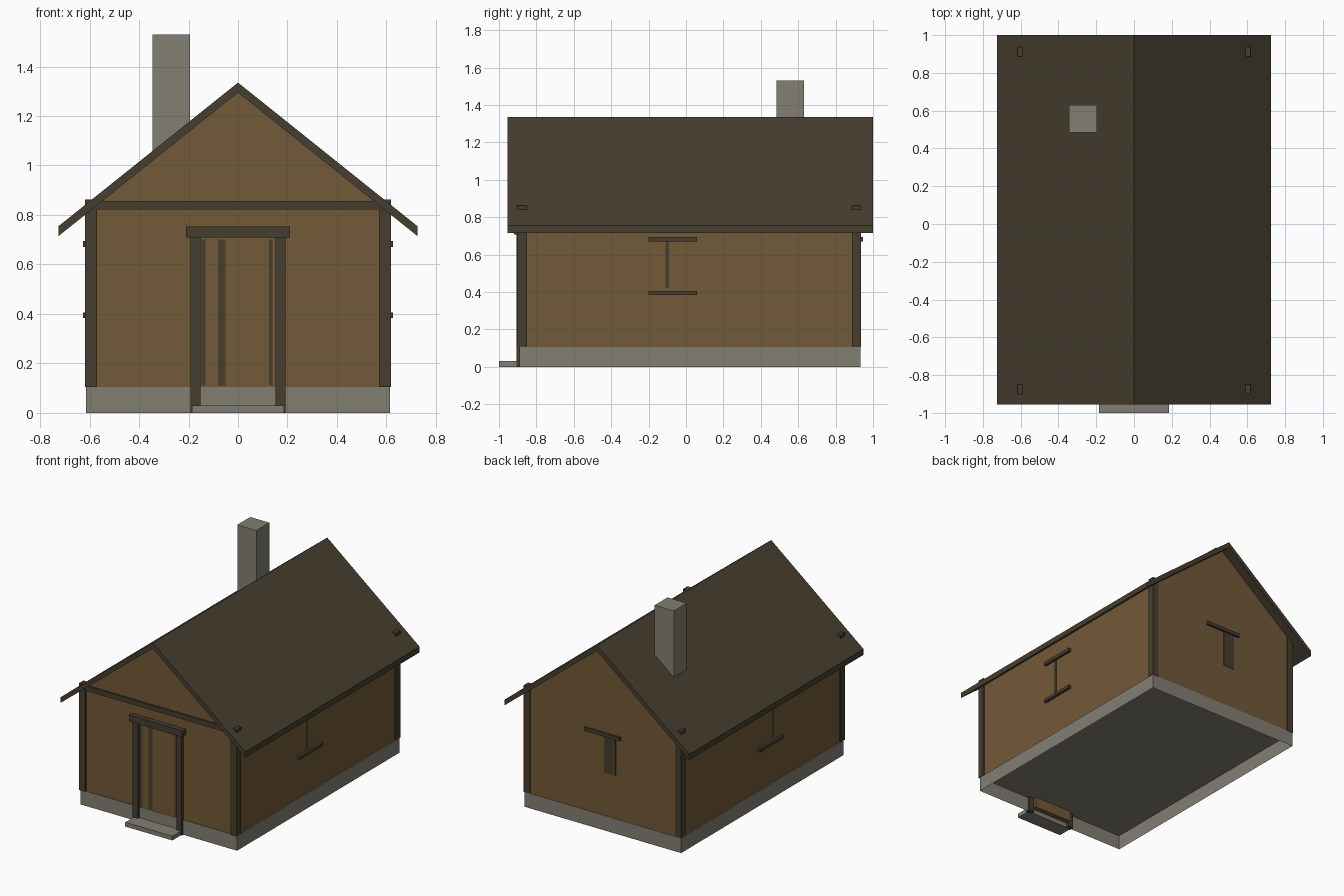
import bpy
import bmesh

cube = bpy.data.objects.get("Cube")
if cube:
    bpy.data.objects.remove(cube, do_unlink=True)


def material(name, colour):
    mat = bpy.data.materials.new(name)
    mat.use_nodes = True
    mat.diffuse_color = (*colour, 1)
    bsdf = mat.node_tree.nodes["Principled BSDF"]
    bsdf.inputs["Base Color"].default_value = (*colour, 1)
    bsdf.inputs["Roughness"].default_value = 0.9
    return mat


WALL = material("brown wall", (0.171, 0.100, 0.039))
TIMBER = material("dark timber", (0.061, 0.048, 0.028))
STONE = material("grey stone", (0.223, 0.212, 0.171))


def finish(name, bm, mat):
    bmesh.ops.recalc_face_normals(bm, faces=bm.faces)
    mesh = bpy.data.meshes.new(name)
    bm.to_mesh(mesh)
    bm.free()
    mesh.materials.append(mat)
    obj = bpy.data.objects.new(name, mesh)
    bpy.context.collection.objects.link(obj)
    return obj


def prism(name, profile, y0, y1, mat):
    """Extrude an (x, z) outline from y0 to y1."""
    bm = bmesh.new()
    face = bm.faces.new([bm.verts.new((x, y0, z)) for x, z in profile])
    grown = bmesh.ops.extrude_face_region(bm, geom=[face])["geom"]
    verts = [g for g in grown if isinstance(g, bmesh.types.BMVert)]
    bmesh.ops.translate(bm, verts=verts, vec=(0, y1 - y0, 0))
    return finish(name, bm, mat)


def box(name, x, y, z, mat):
    """Box from (min, max) pairs on each axis."""
    outline = [(x[0], z[0]), (x[1], z[0]), (x[1], z[1]), (x[0], z[1])]
    return prism(name, outline, y[0], y[1], mat)


def both_sides(name, x, y, z, mat):
    box("left_" + name, x, y, z, mat)
    box("right_" + name, (-x[1], -x[0]), y, z, mat)


FRONT, BACK = -0.885, 0.93
SLOPE = 0.8

# Stone base, open underneath
base = box("foundation", (-0.615, 0.615), (FRONT - 0.004, BACK + 0.003), (0, 0.105), STONE)
bm = bmesh.new()
bm.from_mesh(base.data)
bm.faces.ensure_lookup_table()
bottom = min(bm.faces, key=lambda f: f.calc_center_median().z)
bmesh.ops.delete(bm, geom=[bottom], context="FACES_ONLY")
bm.to_mesh(base.data)
bm.free()
box("door_step", (-0.185, 0.185), (-1.0, -0.89), (0, 0.03), STONE)

# Walls with gables
w = 0.608
eave = 1.305 - SLOPE * w
prism("walls", [(-w, 0.105), (w, 0.105), (w, eave), (0, 1.305), (-w, eave)], FRONT, BACK, WALL)

# Roof
r, top, thick = 0.725, 1.335, 0.04
low = top - SLOPE * r
prism("roof", [(0, top), (r, low), (r, low - thick), (0, top - thick),
               (-r, low - thick), (-r, low)], -0.955, 1.0, TIMBER)
box("chimney", (-0.345, -0.195), (0.485, 0.63), (0.95, 1.53), STONE)

# Corner posts and front tie beam
both_sides("front_post", (0.57, 0.618), (-0.9, -0.85), (0.105, 0.863), TIMBER)
both_sides("back_post", (0.57, 0.618), (0.887, 0.936), (0.105, 0.863), TIMBER)
box("front_beam", (-0.57, 0.57), (-0.897, -0.87), (0.822, 0.857), TIMBER)

# Door
both_sides("door_jamb", (0.152, 0.192), (-0.906, -0.87), (0, 0.71), TIMBER)
box("door_lintel", (-0.21, 0.21), (-0.92, -0.87), (0.708, 0.753), TIMBER)
box("door", (-0.152, 0.152), (FRONT - 0.002, -0.85), (0.03, 0.708), WALL)
for i, (x, width) in enumerate([(-0.147, 0.016), (-0.08, 0.03), (0.125, 0.014)]):
    box(f"door_strip_{i + 1}", (x, x + width), (FRONT - 0.004, FRONT), (0.11, 0.7), TIMBER)

# Side windows
both_sides("window_lintel", (0.6, 0.627), (-0.2, 0.06), (0.67, 0.695), TIMBER)
both_sides("window_sill", (0.6, 0.627), (-0.2, 0.06), (0.384, 0.406), TIMBER)
both_sides("window_shutter", (0.604, 0.610), (-0.17, 0.03), (0.406, 0.67), WALL)
both_sides("window_strip", (0.606, 0.612), (-0.11, -0.09), (0.42, 0.67), TIMBER)

# Back window
box("back_window_lintel", (-0.14, 0.14), (0.92, 0.945), (0.67, 0.695), TIMBER)
box("back_window_pane", (-0.1, -0.01), (BACK - 0.002, BACK + 0.003), (0.41, 0.67), TIMBER)
